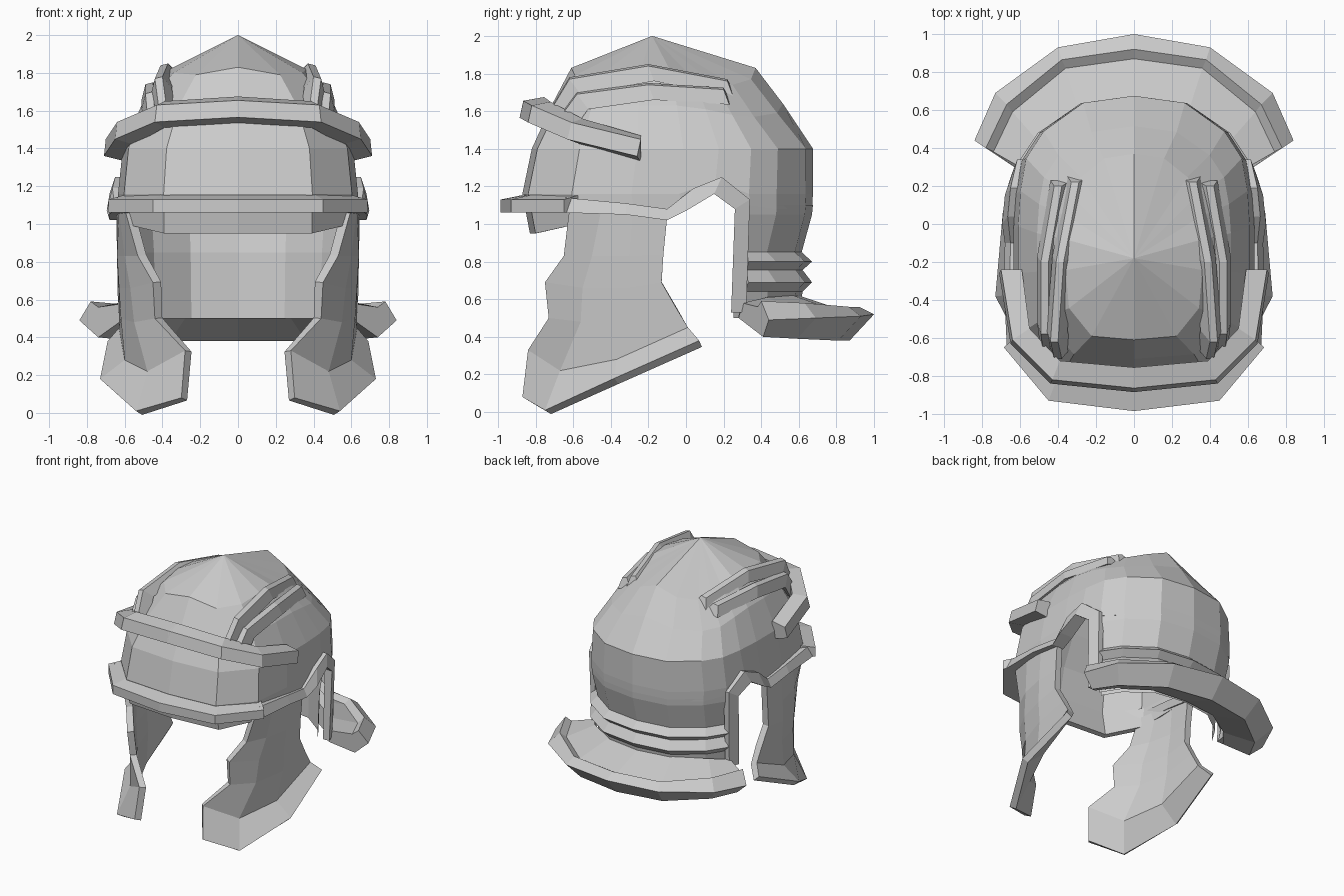
import bpy, bmesh
from mathutils import Vector

REF = Vector((0, -0.1, 1.1))


def loft(name, sections, closed=True, caps=(False, True), apex=None, thick=0):
    """Skin a list of equal-length point rows, mirror across x, optionally thicken inward."""
    bm = bmesh.new()
    rows = [[bm.verts.new(p) for p in s] for s in sections]
    n = len(rows[0])
    for a, b in zip(rows, rows[1:]):
        for i in range(n if closed else n - 1):
            j = (i + 1) % n
            bm.faces.new((a[i], a[j], b[j], b[i]))
    if apex:
        tip = bm.verts.new(apex)
        for a, b in zip(rows[-1], rows[-1][1:]):
            bm.faces.new((a, b, tip))
    if closed:
        for flag, row in zip(caps, (rows[0], rows[-1])):
            if flag:
                bm.faces.new(row)
    bmesh.ops.recalc_face_normals(bm, faces=bm.faces)
    if not closed:
        bm.normal_update()
        facing = sum((f.calc_center_median() - REF).dot(f.normal) * f.calc_area() for f in bm.faces)
        if facing < 0:
            bmesh.ops.reverse_faces(bm, faces=bm.faces)
    me = bpy.data.meshes.new(name)
    bm.to_mesh(me)
    bm.free()
    ob = bpy.data.objects.new(name, me)
    bpy.context.collection.objects.link(ob)
    m = ob.modifiers.new("mirror", 'MIRROR')
    m.use_mirror_merge = True
    if thick:
        s = ob.modifiers.new("thickness", 'SOLIDIFY')
        s.thickness, s.offset = thick, -1
    return ob


# Plan outline of the skull, front centre to back centre, unit size
OUTLINE = [(0, -1), (.62, -.96), (.95, -.66), (1, -.25), (1, .08),
           (.98, .33), (.93, .56), (.78, .75), (.44, .95), (0, 1)]


def ring(z, front, back, half_width, first=0):
    c, h = (front + back) / 2, (back - front) / 2
    zs = z if isinstance(z, list) else [z] * len(OUTLINE)
    return [(u * half_width, c + v * h, zz) for (u, v), zz in zip(OUTLINE, zs)][first:]


# Dome: lower edge arched over the ear, crown falling away from a centre crest
edge = [.95, .95, 1.0, 1.03, 1.1, 1.2, 1.1, 1.08, 1.08, 1.08]
shoulder = [1.64, 1.62, 1.62, 1.63, 1.63, 1.61, 1.58, 1.57, 1.59, 1.64]
crown = [1.83, 1.79, 1.80, 1.82, 1.81, 1.77, 1.745, 1.74, 1.77, 1.83]
dome = [ring(edge, -.83, .67, .63), ring([max(e, 1.13) + .03 for e in edge], -.87, .675, .635),
        ring(1.40, -.82, .675, .61), ring(shoulder, -.71, .515, .51), ring(crown, -.61, .37, .36)]
loft("dome", dome, closed=False, apex=(0, -.18, 2.0), thick=.04)

# Neck with two horizontal ribs outside and a plain wall inside
neck = [(1.1, .675, .63), (1.05, .67, .63), (.85, .615, .61), (.80, .67, .65), (.755, .62, .61),
        (.69, .67, .65), (.64, .62, .61), (.50, .60, .60)]
loft("ribbed_neck", [ring(z, -.86, b, w, 6) for z, b, w in neck], closed=False)
loft("neck_inside", [ring(z, -.86, b, w, 6) for z, b, w in
                     [(1.1, .63, .59), (.85, .575, .57), (.5, .565, .56)]], closed=False)

# Flared neck guard: inner, trough, crest, rim and underside points per station
guard = [((0, .60, .62), (0, .87, .53), (0, .92, .56), (0, 1.0, .52), (0, .87, .38)),
         ((.28, .57, .62), (.36, .82, .53), (.38, .865, .56), (.40, .93, .51), (.36, .81, .38)),
         ((.50, .43, .61), (.64, .59, .54), (.67, .63, .58), (.73, .69, .50), (.64, .59, .39)),
         ((.60, .30, .58), (.74, .38, .56), (.78, .40, .59), (.84, .44, .49), (.74, .41, .40))]
loft("neck_guard", [[*s, (s[0][0], s[0][1] - .02, .50)] for s in guard])

# Peak over the brow
loft("peak", [[(xi, yi, 1.06), (xo, yo, 1.06), (xo, yo, 1.13), (xi, yi, 1.16)]
              for xi, yi, xo, yo in [(0, -.84, 0, -.985), (.40, -.80, .45, -.93),
                                     (.58, -.55, .685, -.65)]])

# Raised brow band sloping down to the temples
loft("brow_band", [[(xo - dx, yo + dy, z - .03), (xo, yo - .01, z), (xo - .01, yo + .01, z + .09),
                    (xo - dx, yo + dy, z + .11)]
                   for xo, yo, dx, dy, z in [(0, -.875, 0, .12, 1.565), (.44, -.83, .05, .11, 1.54),
                                             (.65, -.62, .10, .07, 1.45), (.71, -.25, .12, .01, 1.36)]])

# Edge trim along the side, over the ear and down the neck
lower = [(-.64, 1.06), (-.32, 1.05), (-.10, 1.02), (.0, 1.07), (.15, 1.16), (.26, 1.08), (.24, .53)]
upper = [(-.64, 1.14), (-.32, 1.11), (-.10, 1.08), (.04, 1.19), (.19, 1.25), (.34, 1.13), (.32, .53)]
outer = [.67, .685, .68, .695, .68, .645, .635]
loft("ear_trim", [[(.58, *a), (x, *a), (x - .03, *b), (.57, *b)]
                  for a, b, x in zip(lower, upper, outer)], caps=(True, True))


# Embossed ridges on each side of the dome
def ridge(name, path):
    secs = []
    for x, y, z, r in path:
        secs.append([(x - .07, y + .03, z - .05), (x - .02, y - r, z + .01),
                     (x + .02, y - r, z), (x + .04, y + .03, z - .08)])
    loft(name, secs, caps=(True, True))


ridge("upper_ridge", [(.40, -.68, 1.62, .03), (.42, -.59, 1.77, .03), (.39, -.2, 1.84, 0), (.31, .22, 1.76, 0)])
ridge("lower_ridge", [(.46, -.63, 1.58, .03), (.47, -.55, 1.69, .03), (.47, -.2, 1.74, 0), (.40, .2, 1.715, 0)])

# Cheek guards: rows from hinge to flared lower rim, each front to back
cheek = [[(.60, -.62, 1.08), (.63, -.45, 1.08), (.64, -.28, 1.08), (.64, -.10, 1.04)],
         [(.53, -.65, .83), (.60, -.50, .83), (.64, -.30, .83), (.635, -.12, .84)],
         [(.45, -.75, .69), (.57, -.55, .66), (.63, -.32, .66), (.635, -.13, .69)],
         [(.44, -.73, .50), (.55, -.56, .48), (.62, -.32, .50), (.63, -.05, .55)],
         [(.28, -.84, .33), (.48, -.67, .22), (.60, -.37, .28), (.63, .01, .45)],
         [(.30, -.87, .08), (.54, -.75, .01), (.73, -.38, .18), (.69, .07, .38)]]
loft("cheek_guard", cheek, closed=False, thick=.05)
